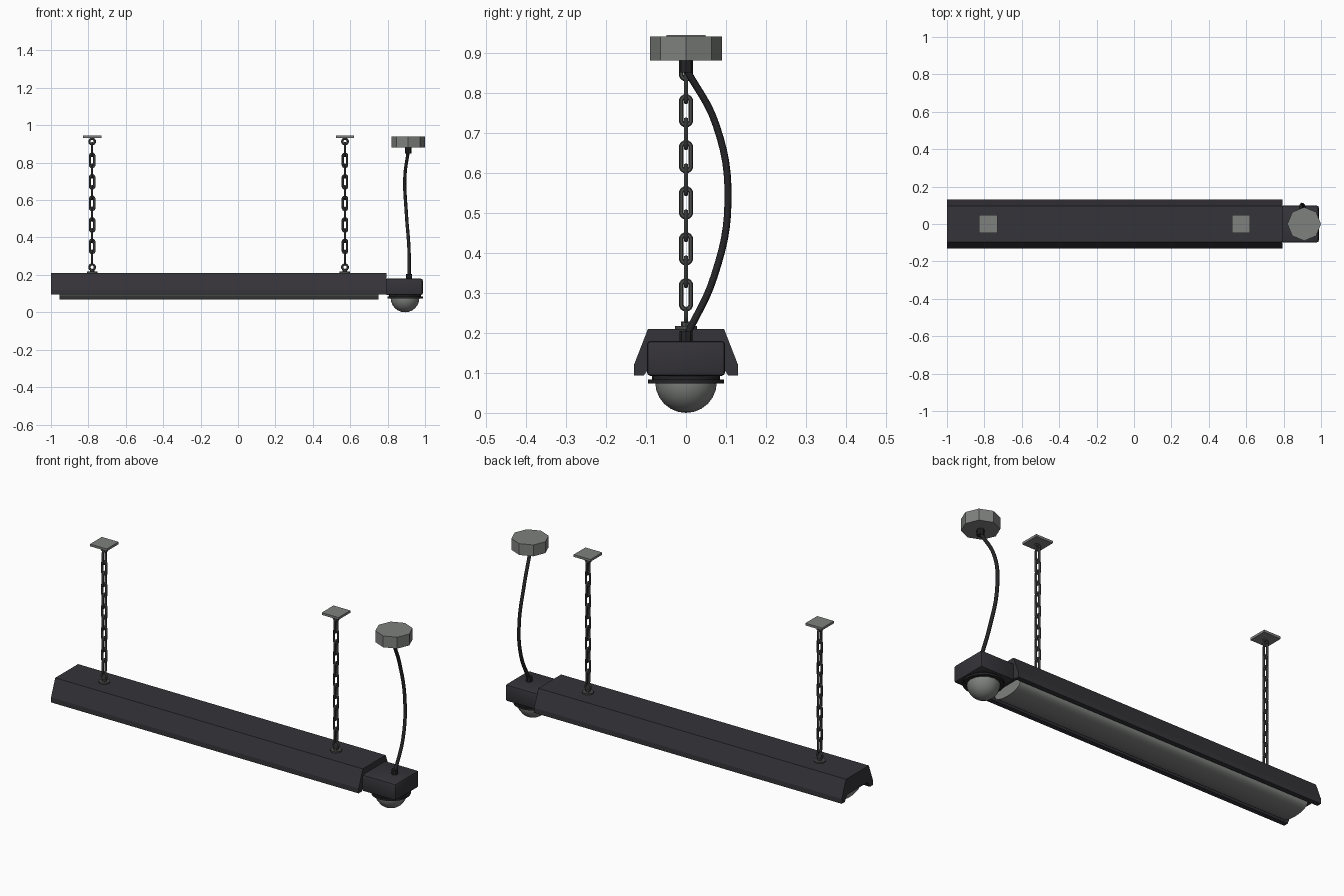
import bpy, bmesh, math
from mathutils import Vector

cube = bpy.data.objects.get("Cube")
if cube:
    bpy.data.objects.remove(cube, do_unlink=True)


def material(name, rgb):
    m = bpy.data.materials.new(name)
    m.use_nodes = True
    m.diffuse_color = (*rgb, 1)
    m.node_tree.nodes["Principled BSDF"].inputs["Base Color"].default_value = (*rgb, 1)
    return m


CHARCOAL = material("charcoal paint", (0.035, 0.033, 0.04))
BLACK = material("black rubber", (0.018, 0.018, 0.02))
STEEL = material("chain steel", (0.065, 0.07, 0.065))
GREY = material("light grey", (0.21, 0.22, 0.21))


def finish(name, bm, mat, smooth=False):
    bmesh.ops.recalc_face_normals(bm, faces=bm.faces)
    mesh = bpy.data.meshes.new(name)
    bm.to_mesh(mesh)
    bm.free()
    mesh.materials.append(mat)
    ob = bpy.data.objects.new(name, mesh)
    bpy.context.collection.objects.link(ob)
    if smooth:
        bpy.ops.object.select_all(action="DESELECT")
        ob.select_set(True)
        bpy.context.view_layer.objects.active = ob
        bpy.ops.object.shade_smooth_by_angle(angle=math.radians(40))
    return ob


def extrude_x(name, profile, x0, x1, mat, smooth=False):
    """Extrude a closed (y, z) profile along x."""
    bm = bmesh.new()
    face = bm.faces.new([bm.verts.new((x0, y, z)) for y, z in profile])
    out = bmesh.ops.extrude_face_region(bm, geom=[face])
    moved = [v for v in out["geom"] if isinstance(v, bmesh.types.BMVert)]
    bmesh.ops.translate(bm, verts=moved, vec=(x1 - x0, 0, 0))
    return finish(name, bm, mat, smooth)


def box(name, lo, hi, mat, bevel=0):
    bm = bmesh.new()
    bmesh.ops.create_cube(bm, size=1)
    for v in bm.verts:
        v.co = [(a + b) / 2 + c * (b - a) for a, b, c in zip(lo, hi, v.co)]
    if bevel:
        bmesh.ops.bevel(bm, geom=bm.edges[:], offset=bevel, segments=2,
                        profile=0.5, affect="EDGES")
    return finish(name, bm, mat, bool(bevel))


def cylinder(name, x, z0, z1, radius, sides, mat, smooth=False):
    bm = bmesh.new()
    bmesh.ops.create_cone(bm, cap_ends=True, segments=sides, radius1=radius,
                          radius2=radius, depth=z1 - z0)
    bmesh.ops.translate(bm, verts=bm.verts, vec=(x, 0, (z0 + z1) / 2))
    return finish(name, bm, mat, smooth)


def add_loop(bm, x, z, half_w, half_h, wire, along_y, round_ends):
    """Closed wire loop standing upright, in the xz plane or the yz plane."""
    steps, sides = 12, 6
    straight = half_h - half_w
    rings = []
    for i in range(steps):
        a = 2 * math.pi * (i + 0.5) / steps
        shift = math.copysign(straight, math.sin(a)) if not round_ends else 0
        ring = []
        for j in range(sides):
            b = 2 * math.pi * j / sides
            r = half_w - wire + wire * math.cos(b)
            u, w, d = r * math.cos(a), r * math.sin(a) + shift, wire * math.sin(b)
            ring.append(bm.verts.new((x + d, u, z + w) if along_y else (x + u, d, z + w)))
        rings.append(ring)
    for i in range(steps):
        p, q = rings[i], rings[(i + 1) % steps]
        for j in range(sides):
            k = (j + 1) % sides
            bm.faces.new((p[j], q[j], q[k], p[k]))


# Long trough housing with a shallow recess underneath
half = [(0.095, 0.21), (0.13, 0.12), (0.13, 0.094), (0.105, 0.094), (0.085, 0.125)]
extrude_x("housing", half + [(-y, z) for y, z in reversed(half)], -1, 0.795, CHARCOAL)

# Bulging diffuser set in the recess
arc = [(0.088 * math.cos(t), 0.1 - 0.032 * math.sin(t))
       for t in (math.pi * i / 14 for i in range(15))]
extrude_x("diffuser", [(-0.088, 0.13), (0.088, 0.13)] + arc, -0.955, 0.75, GREY, True)

# Sensor box, bezel and dome at the left end
SX = 0.893
box("sensor_box", (0.788, -0.098, 0.092), (0.988, 0.098, 0.18), CHARCOAL, 0.01)
cylinder("sensor_bezel", SX, 0.074, 0.084, 0.095, 24, BLACK, True)
cylinder("sensor_neck", SX, 0.082, 0.094, 0.085, 24, BLACK, True)
bm = bmesh.new()
bmesh.ops.create_uvsphere(bm, u_segments=16, v_segments=12, radius=0.077)
bmesh.ops.bisect_plane(bm, geom=bm.verts[:] + bm.edges[:] + bm.faces[:],
                       plane_co=(0, 0, 0.002), plane_no=(0, 0, 1), clear_outer=True)
bmesh.ops.translate(bm, verts=bm.verts, vec=(SX, 0, 0.077))
finish("sensor_dome", bm, GREY, True)

# Ceiling canopy, cable glands and hanging cable
cylinder("ceiling_canopy", 0.91, 0.88, 0.94, 0.09, 8, GREY)
cylinder("upper_gland", 0.91, 0.85, 0.882, 0.018, 8, BLACK, True)
cylinder("lower_gland", 0.915, 0.178, 0.205, 0.016, 8, BLACK, True)
curve = bpy.data.curves.new("cable", "CURVE")
curve.dimensions = "3D"
curve.bevel_depth = 0.009
curve.bevel_resolution = 2
curve.resolution_u = 6
spline = curve.splines.new("BEZIER")
path = [(0.91, 0, 0.86), (0.892, 0.075, 0.72), (0.9, 0.105, 0.53),
        (0.914, 0.07, 0.34), (0.915, 0, 0.19)]
spline.bezier_points.add(len(path) - 1)
for point, co in zip(spline.bezier_points, path):
    point.co = co
    point.handle_left_type = point.handle_right_type = "AUTO"
curve.materials.append(BLACK)
bpy.context.collection.objects.link(bpy.data.objects.new("cable", curve))

# Two chains, each with a ceiling plate, end rings and a foot
for side, x in (("right", -0.78), ("left", 0.572)):
    box(side + "_ceiling_plate", (x - 0.049, -0.049, 0.932), (x + 0.049, 0.049, 0.944), GREY)
    cylinder(side + "_chain_foot", x, 0.208, 0.217, 0.028, 12, STEEL, True)
    cylinder(side + "_chain_post", x, 0.215, 0.228, 0.012, 8, STEEL, True)
    bm = bmesh.new()
    for z in (0.913, 0.241):
        add_loop(bm, x, z, 0.021, 0.021, 0.006, False, True)
    for k in range(11):
        add_loop(bm, x, 0.87 - 0.0575 * k, 0.018, 0.042, 0.006, k % 2 == 0, False)
    finish(side + "_chain", bm, STEEL, True)
